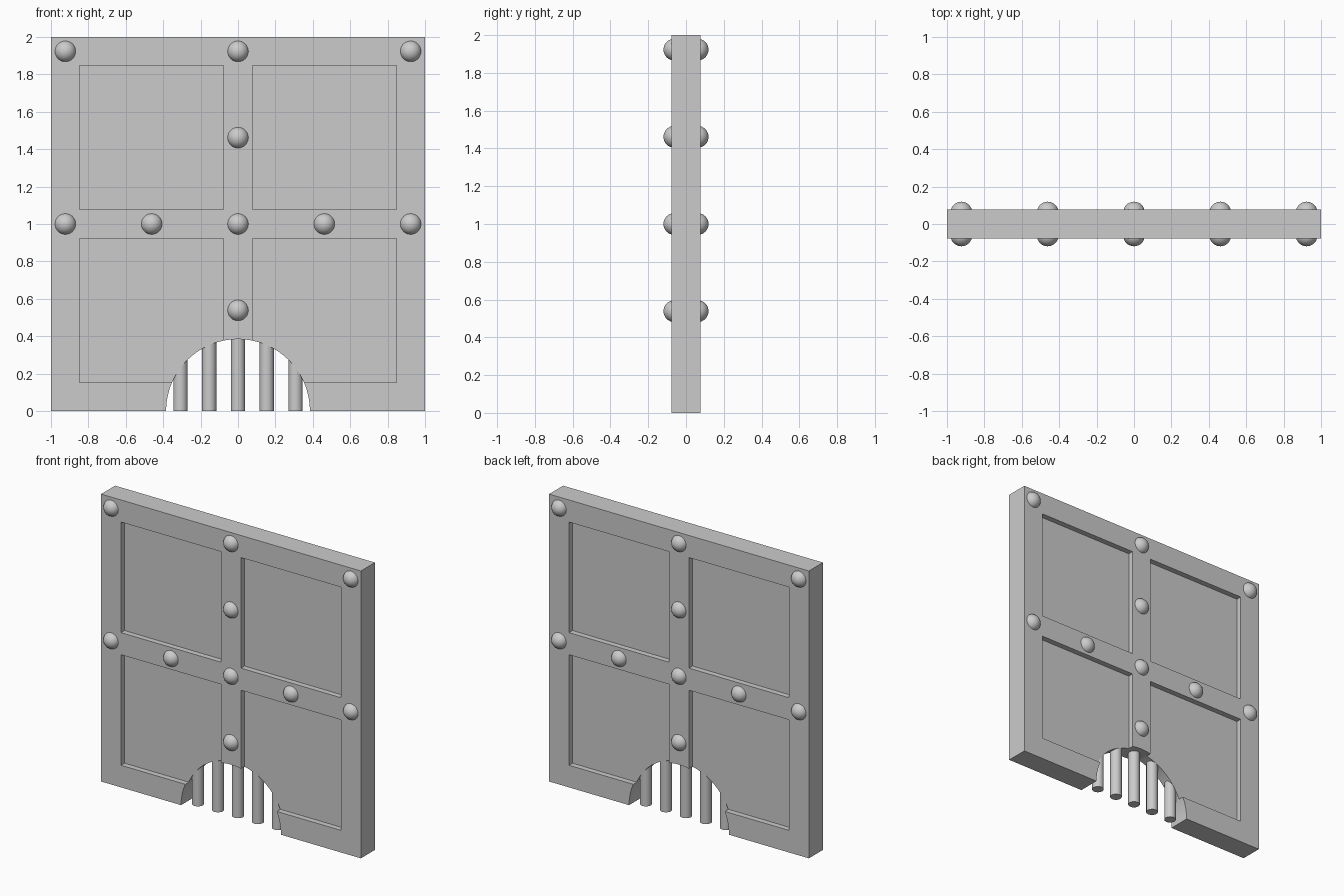
import bpy, math

if "Cube" in bpy.data.objects:
    bpy.data.objects.remove(bpy.data.objects["Cube"])

U = 1 / 13            # module: half the frame width
T = U                 # half thickness of the wall


def box(name, loc, size):
    bpy.ops.mesh.primitive_cube_add(size=1, location=loc)
    ob = bpy.context.object
    ob.name = name
    ob.scale = size
    bpy.ops.object.transform_apply(location=True, rotation=True, scale=True)
    return ob


def cut(target, cutter):
    mod = target.modifiers.new("cut", 'BOOLEAN')
    mod.operation = 'DIFFERENCE'
    mod.solver = 'EXACT'
    mod.object = cutter
    bpy.context.view_layer.objects.active = target
    bpy.ops.object.modifier_apply(modifier=mod.name)
    bpy.data.objects.remove(cutter, do_unlink=True)


# Wall slab
wall = box("wall", (0, 0, 1), (2, 2 * T, 2))

# Four recessed panels on both faces
for side in (-1, 1):
    for x in (-6 * U, 6 * U):
        for z in (7 * U, 19 * U):
            # recess floor sits half the half-thickness deep
            cut(wall, box("panel_cutter", (x, side * T * 1.5, z), (10 * U, 2 * T, 10 * U)))

# Drain arch
bpy.ops.mesh.primitive_cylinder_add(vertices=64, radius=5 * U, depth=1,
                                    rotation=(math.pi / 2, 0, 0))
cut(wall, bpy.context.object)
bpy.ops.object.select_all(action='DESELECT')
wall.select_set(True)
bpy.context.view_layer.objects.active = wall
bpy.ops.object.shade_smooth_by_angle(angle=math.radians(30))

# Grate bars, tops buried in the arch
for i in range(-2, 3):
    x = 2 * U * i
    inner = max(abs(x) - U / 2, 0)
    top = math.sqrt((5 * U) ** 2 - inner ** 2) + 0.01
    bpy.ops.mesh.primitive_cylinder_add(vertices=32, radius=U / 2 - 0.0005, depth=top,
                                        location=(x, 0, top / 2))
    bpy.context.object.name = "grate_bar"
    bpy.ops.object.shade_smooth_by_angle(angle=math.radians(30))

# Rivets on both faces
spots = [(-12, 25), (0, 25), (12, 25), (0, 19), (0, 7)]
spots += [(x, 13) for x in (-12, -6, 0, 6, 12)]
for x, z in spots:
    for side in (-1, 1):
        bpy.ops.mesh.primitive_uv_sphere_add(segments=32, ring_count=16, radius=0.75 * U,
                                             location=(x * U, side * 0.8 * U, z * U))
        bpy.context.object.name = "rivet"
        bpy.ops.object.shade_smooth()
